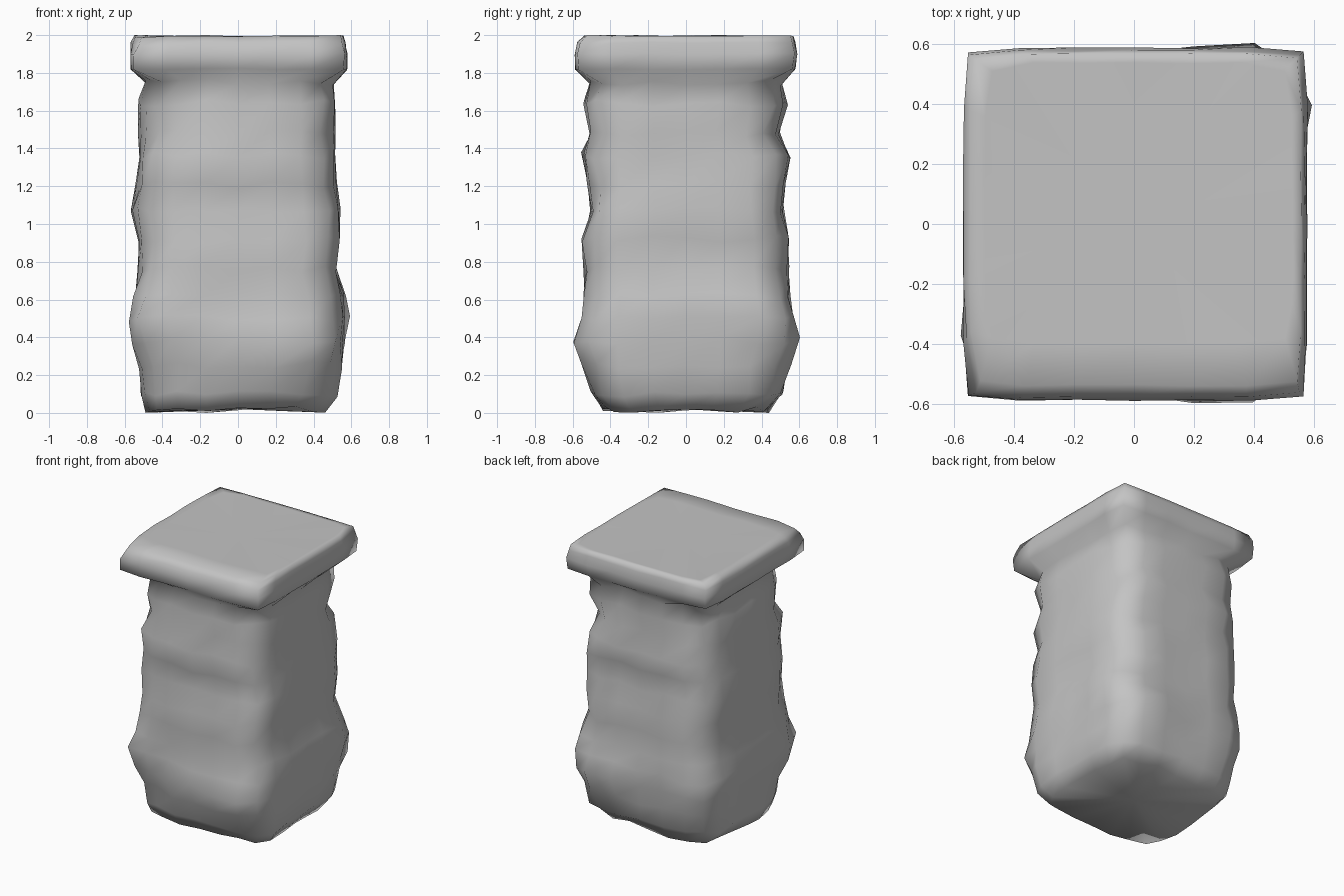
import bpy
import bmesh
import random
from mathutils import Vector

random.seed(7)
SEGMENTS = 6  # edges along each side of the square section

cube = bpy.data.objects.get("Cube")
if cube:
    bpy.data.objects.remove(cube, do_unlink=True)

# Weathered grey stone
stone = bpy.data.materials.new("grey stone")
stone.use_nodes = True
grey = (0.55, 0.55, 0.55, 1)
stone.diffuse_color = grey
stone.node_tree.nodes["Principled BSDF"].inputs["Base Color"].default_value = grey


def square_points():
    """Points counter-clockwise around a unit square, corners included."""
    points = []
    corner, step = Vector((1, -1)), Vector((0, 1))
    for side in range(4):
        for i in range(SEGMENTS):
            points.append(corner + step * (2 * i / SEGMENTS))
        corner = corner + step * 2
        step = Vector((-step.y, step.x))
    return points


def section(row, rough, wobble):
    """Rounded square ring; row = height, left, right, front, back, squareness."""
    z, left, right, front, back = (v / 100 for v in row[:5])
    power = row[5]
    ring = []
    for p in square_points():
        norm = (abs(p.x) ** power + abs(p.y) ** power) ** (1 / power)
        q = p / norm * random.uniform(1 - rough, 1)
        x = q.x * (right if q.x > 0 else left)
        y = q.y * (back if q.y > 0 else front)
        ring.append(Vector((x, y, z + random.uniform(-wobble, wobble))))
    return ring


def loft(name, rings, bottom_z, top_z):
    """Skin the rings, closing both ends with a fan."""
    bm = bmesh.new()
    loops = [[bm.verts.new(co) for co in ring] for ring in rings]
    count = len(loops[0])
    for low, high in zip(loops, loops[1:]):
        for i in range(count):
            j = (i + 1) % count
            bm.faces.new((low[i], low[j], high[j], high[i]))
    for loop, z in ((loops[0], bottom_z), (loops[-1], top_z)):
        hub = bm.verts.new((0, 0, z))
        for i in range(count):
            bm.faces.new((loop[i], loop[(i + 1) % count], hub))
    bmesh.ops.recalc_face_normals(bm, faces=bm.faces)
    for face in bm.faces:
        face.smooth = True
    mesh = bpy.data.meshes.new(name)
    bm.to_mesh(mesh)
    bm.free()
    mesh.materials.append(stone)
    obj = bpy.data.objects.new(name, mesh)
    bpy.context.collection.objects.link(obj)
    return obj


# Rough shaft: bulging foot, ragged courses, narrow neck
shaft_rows = [
    (2, 50, 48, 45, 44, 5),
    (10, 53, 54, 51, 52, 5),
    (25, 54, 56, 54, 54, 6),
    (38, 56, 57, 57, 57, 7),
    (50, 57, 57, 55, 57, 7),
    (62, 55, 57, 55, 56, 6),
    (76, 54, 53, 55, 55, 6),
    (92, 54, 55, 56, 56, 6),
    (107, 56, 55, 52, 53, 6),
    (121, 54, 53, 53, 53, 6),
    (136, 53, 52, 56, 56, 6),
    (148, 53, 52, 52, 51, 5),
    (164, 53, 52, 55, 54, 6),
    (175, 49, 51, 52, 51, 6),
]
shaft_rings = [section(row, 0.045, 0.02) for row in shaft_rows]

# Lumps (positive) and hollows (negative): centre and strength
lumps = [
    ((0.32, -0.55, 0.38), 0.11),
    ((0.33, 0.55, 0.38), 0.11),
    ((-0.55, -0.37, 0.47), 0.07),
    ((0.56, 0.38, 0.54), 0.06),
    ((-0.55, 0.15, 1.07), 0.06),
    ((-0.36, -0.53, 0.24), -0.07),
    ((-0.45, -0.45, 0.92), -0.06),
    ((-0.45, -0.45, 1.38), -0.06),
    ((-0.43, -0.45, 1.64), -0.09),
    ((0.45, 0.45, 1.5), -0.05),
]
for ring in shaft_rings:
    for point in ring:
        swell = 1
        for centre, strength in lumps:
            swell += strength * max(0, 1 - (point - Vector(centre)).length / 0.24)
        point.x *= swell
        point.y *= swell
lowest = min(p.z for p in shaft_rings[0])
for point in shaft_rings[0]:
    point.z -= lowest

# Square cap slab: sloping underside, broad roll at the front, crisp other rims
cap_rows = [
    (182, 57, 58, 59, 58, 24),
    (190, 57, 58, 59, 59, 30),
    (196, 57, 57, 58, 58, 30),
    (199, 55, 56, 54, 57, 25),
    (199, 50, 53, 40, 54, 14),
]
cap_rings = [section(row, 0.01, 0.004) for row in cap_rows]
# Worn rim at one front corner
for ring in cap_rings[2:]:
    for point in ring:
        wear = max(0, -point.x - point.y - 0.85)
        point.x += wear * 0.1
        point.z -= wear * 0.06
highest = max(p.z for ring in cap_rings for p in ring)
for ring in cap_rings[3:]:
    for point in ring:
        point.z += 2 - highest

loft("stone_pillar", shaft_rings + cap_rings, 0.02, 1.99)
